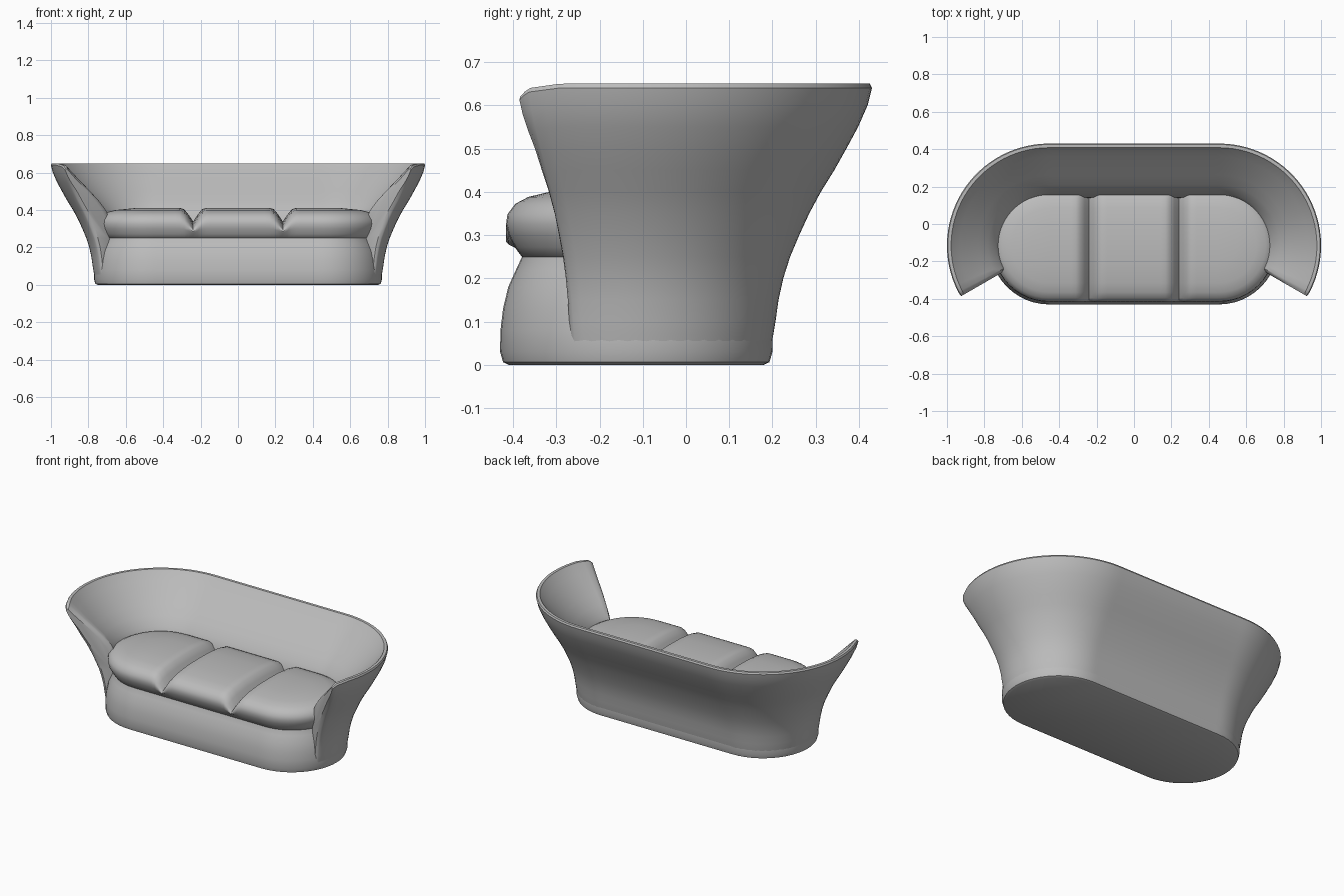
import bpy, bmesh
from math import sin, cos, pi, radians

if "Cube" in bpy.data.objects:
    bpy.data.objects.remove(bpy.data.objects["Cube"])

HALF, CY = 0.455, -0.115      # stadium half length and centre line
GROOVE = 0.24                 # cushion split position

grey = bpy.data.materials.new("grey upholstery")
grey.use_nodes = True
grey.diffuse_color = (0.5, 0.5, 0.5, 1)
grey.node_tree.nodes["Principled BSDF"].inputs["Base Color"].default_value = (0.5, 0.5, 0.5, 1)


def arc(cx, start, end, n):
    """Stations (centre x, angle) round one end of the stadium."""
    return [(cx, radians(start + (end - start) * i / n)) for i in range(n + 1)]


def straight(sign, n=38):
    """Inner stations along one long side."""
    return [(sign * HALF * (1 - 2 * i / n), sign * pi / 2) for i in range(1, n)]


def place(station, r, z):
    cx, a = station
    return (cx + r * cos(a), CY + r * sin(a), z)


def make(name, rings, loop_u, loop_v, caps, angle=35):
    """Skin a list of equally long rings into a shaded mesh object."""
    bm = bmesh.new()
    rows = [[bm.verts.new(p) for p in ring] for ring in rings]
    n, m = len(rows), len(rows[0])
    for i in range(n if loop_u else n - 1):
        for j in range(m if loop_v else m - 1):
            a, b = rows[i], rows[(i + 1) % n]
            bm.faces.new((a[j], a[(j + 1) % m], b[(j + 1) % m], b[j]))
    for i in caps:
        bm.faces.new(rows[i])
    bmesh.ops.remove_doubles(bm, verts=bm.verts, dist=0.0005)
    bmesh.ops.recalc_face_normals(bm, faces=bm.faces)
    mesh = bpy.data.meshes.new(name)
    bm.to_mesh(mesh)
    bm.free()
    mesh.materials.append(grey)
    obj = bpy.data.objects.new(name, mesh)
    bpy.context.collection.objects.link(obj)
    bpy.ops.object.select_all(action='DESELECT')
    obj.select_set(True)
    bpy.context.view_layer.objects.active = obj
    bpy.ops.object.shade_smooth_by_angle(angle=radians(angle))
    return obj


oval = arc(HALF, -90, 90, 24) + straight(1) + arc(-HALF, 90, 270, 24) + straight(-1)

# Base plinth: (radius, height)
base = [(0.295, 0), (0.308, 0.006), (0.315, 0.03), (0.314, 0.08), (0.308, 0.13),
        (0.296, 0.18), (0.278, 0.22), (0.264, 0.25), (0.255, 0.29)]
make("base", [[place(s, r, z) for s in oval] for r, z in base], False, True, (0, -1))

# Seat cushions: one oval pad, pinched into three
pad = [(0.25, 0.245), (0.265, 0.25), (0.28, 0.272), (0.295, 0.3), (0.301, 0.325),
       (0.298, 0.348), (0.28, 0.372), (0.25, 0.388), (0.2, 0.4), (0.1, 0.41), (0, 0.412)]


def pinch(x, z):
    near = max(0, 1 - abs(abs(x) - GROOVE) / 0.06)
    return z - 0.075 * near ** 1.4 * min(1, max(0, (z - 0.27) / 0.1))


make("seat_cushions", [[place(s, r, pinch(s[0], z)) for s in oval] for r, z in pad],
     False, True, (0,), 50)

# Flared back and arms: (height, outer radius, inner radius)
wall = [(0.03, 0.309, 0.25), (0.07, 0.317, 0.25), (0.1, 0.322, 0.25), (0.15, 0.329, 0.25),
        (0.2, 0.34, 0.25), (0.25, 0.356, 0.25), (0.3, 0.377, 0.252), (0.35, 0.4, 0.258),
        (0.4, 0.427, 0.283), (0.45, 0.458, 0.325), (0.5, 0.486, 0.376), (0.55, 0.513, 0.427),
        (0.6, 0.535, 0.476), (0.64, 0.545, 0.515), (0.65, 0.54, 0.523)]


def section(station, droop, thin):
    """Closed wall section; droop lowers the rim, thin draws the skins together."""
    outer, inner = [], []
    for z, ro, ri in wall:
        z -= droop * max(0, (z - 0.5) / 0.15)
        d = (ro - ri) * thin
        outer.append(place(station, ro - d * 0.4, z))
        inner.append(place(station, ri + d * 0.6, z))
    return outer + inner[::-1]


sweep = arc(HALF, -27, 90, 30) + straight(1) + arc(-HALF, 90, 207, 30)
tips = [(28.5, 0.018, 0.1), (30, 0.03, 0.4)]
rings = [section((HALF, radians(-a)), d, t) for a, d, t in tips[::-1]]
for cx, a in sweep:
    past = max(0, -sin(a) - sin(radians(19))) / 0.13
    rings.append(section((cx, a), 0.01 * past, 0))
rings += [section((-HALF, radians(180 + a)), d, t) for a, d, t in tips]
make("back_and_arms", rings, False, True, (0, -1))
